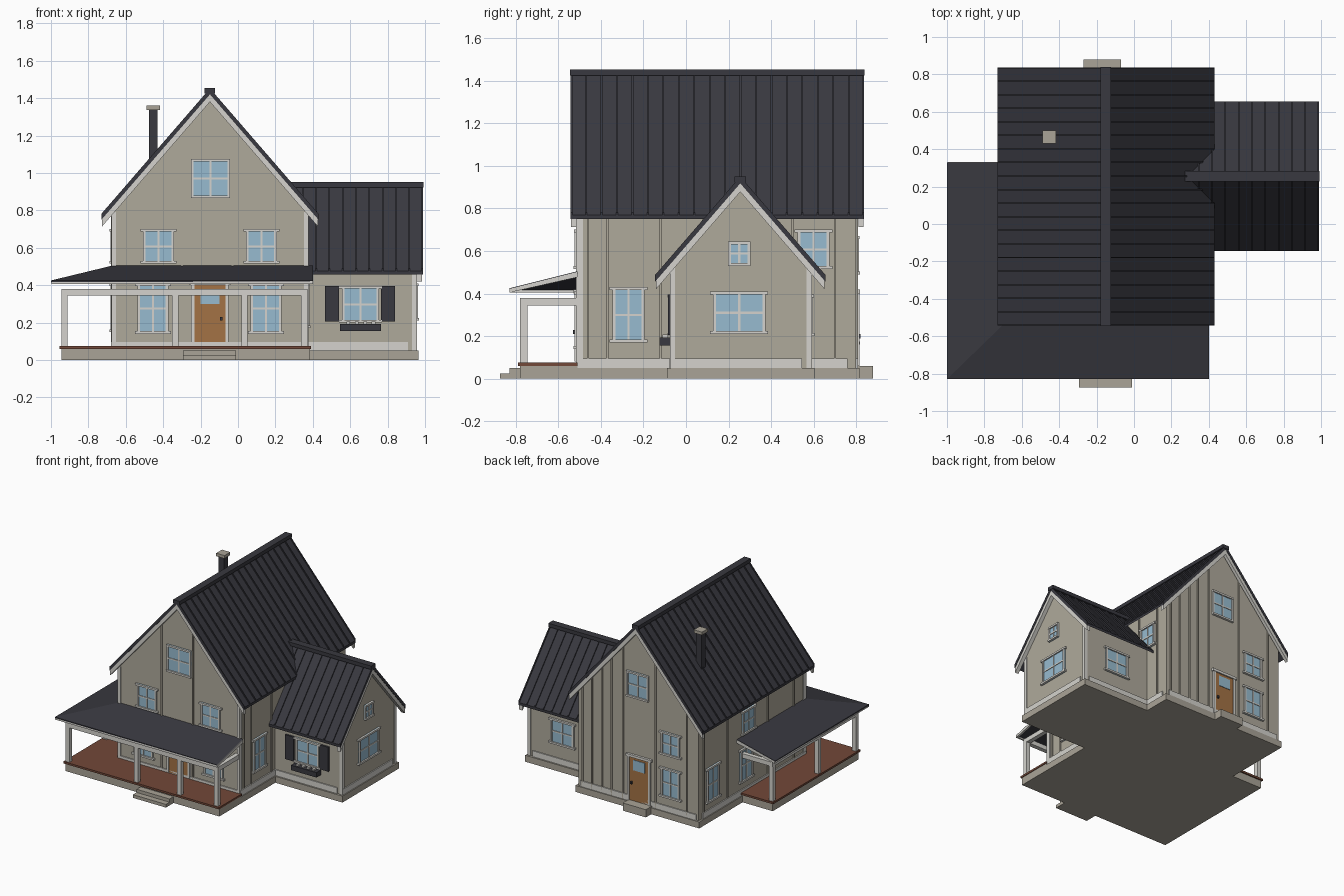
import bpy

cube = bpy.data.objects.get("Cube")
if cube:
    bpy.data.objects.remove(cube, do_unlink=True)


def material(name, r, g, b):
    m = bpy.data.materials.new(name)
    m.use_nodes = True
    m.diffuse_color = (r, g, b, 1)
    bsdf = next(n for n in m.node_tree.nodes if n.type == 'BSDF_PRINCIPLED')
    bsdf.inputs["Base Color"].default_value = (r, g, b, 1)
    bsdf.inputs["Roughness"].default_value = 0.8
    return m


WALL = material("warm grey siding", .43, .40, .33)
STONE = material("stone", .40, .37, .31)
TRIM = material("white trim", .66, .65, .61)
ROOF = material("charcoal metal", .04, .04, .05)
GLASS = material("blue glass", .31, .50, .63)
DOOR = material("door wood", .37, .17, .06)
DECK = material("deck wood", .17, .065, .04)


def prisms(name, items):
    """items: (profile, axis, start, end, material); profiles are (side, height)."""
    verts, faces, ids, mats = [], [], [], []
    for profile, axis, a, b, mat in items:
        if mat not in mats:
            mats.append(mat)
        area = sum(p[0] * q[1] - q[0] * p[1]
                   for p, q in zip(profile, profile[1:] + profile[:1]))
        # keep outward winding for either axis
        if (area > 0) != (axis == 'Y'):
            profile = profile[::-1]
        n, k = len(profile), len(verts)
        a, b = min(a, b), max(a, b)
        for t in (a, b):
            verts += [(p, t, z) if axis == 'Y' else (t, p, z) for p, z in profile]
        new = [list(range(k, k + n)), list(range(k + 2 * n - 1, k + n - 1, -1))]
        for i in range(n):
            j = (i + 1) % n
            new.append([k + j, k + i, k + n + i, k + n + j])
        faces += new
        ids += [mats.index(mat)] * len(new)
    me = bpy.data.meshes.new(name)
    me.from_pydata(verts, [], faces)
    for m in mats:
        me.materials.append(m)
    me.polygons.foreach_set("material_index", ids)
    ob = bpy.data.objects.new(name, me)
    bpy.context.collection.objects.link(ob)
    return ob


def block(x0, x1, y0, y1, z0, z1, mat):
    return ([(x0, z0), (x1, z0), (x1, z1), (x0, z1)], 'Y', y0, y1, mat)


def box(name, *args):
    return prisms(name, [block(*args)])


def on_wall(side, wall, u0, u1, d0, d1, z0, z1, mat):
    """Block on a wall: u runs along it, d is the distance outward."""
    s = 1 if side in ("back", "right") else -1
    e0, e1 = sorted((wall + s * d0, wall + s * d1))
    if side in ("front", "back"):
        return block(u0, u1, e0, e1, z0, z1, mat)
    return block(e0, e1, u0, u1, z0, z1, mat)


def window(name, side, wall, u, w, z0, z1, rows=2, ears=True):
    h, f = w / 2, .014
    def add(a, b, d, lo, hi, mat=TRIM):
        return on_wall(side, wall, u + a, u + b, -.005, d, lo, hi, mat)
    e = .014 if ears else 0
    parts = [add(-h, h, .006, z0, z1, GLASS),
             add(-h, -h + f, .013, z0, z1), add(h - f, h, .013, z0, z1),
             add(-h - e, h + e, .016, z1 - f, z1), add(-h - e, h + e, .018, z0, z0 + f),
             add(-.005, .005, .010, z0, z1)]
    for r in range(1, rows):
        z = z0 + (z1 - z0) * r / rows
        parts.append(add(-h, h, .0105, z - .005, z + .005))
    prisms(name, parts)


def door(name, side, wall, u, z0, z1):
    def add(a, b, d, lo, hi, mat):
        return on_wall(side, wall, u + a, u + b, -.005, d, lo, hi, mat)
    prisms(name, [add(-.085, .085, .008, z0, z1, DOOR),
                  add(-.05, .05, .012, z1 - .10, z1 - .02, GLASS),
                  add(-.10, -.082, .015, z0, z1, TRIM), add(.082, .10, .015, z0, z1, TRIM),
                  add(-.11, .11, .018, z1, z1 + .02, TRIM),
                  add(.055, .068, .02, z0 + .13, z0 + .15, ROOF)])


def chevron(c, half, apex, slope, thick):
    e = apex - half * slope
    return [(c - half, e), (c, apex), (c + half, e),
            (c + half, e - thick), (c, apex - thick), (c - half, e - thick)]


def gable_roof(name, axis, c, half, apex, slope, a, b, seams, rake_ends):
    prisms(name + "_roof", [(chevron(c, half, apex, slope, .02), axis, a, b, ROOF)])
    step = (b - a) / seams
    ribs = []
    for i in range(seams + 1):
        t = min(max(a + i * step, a + .004), b - .004)
        ribs.append((chevron(c, half, apex + .012, slope, .02), axis, t - .004, t + .004, ROOF))
    prisms(name + "_roof_seams", ribs)
    prisms(name + "_bargeboards", [(chevron(c, half - .003, apex - .018, slope, .042), axis, s, e, TRIM)
                                   for s, e in rake_ends])
    cap = [(c - .028, apex - .015), (c + .028, apex - .015), (c + .028, apex + .013), (c - .028, apex + .013)]
    prisms(name + "_ridge_cap", [(cap, axis, a - .003, b + .003, ROOF)])


def gable_walls(name, axis, c, half, base, apex, slope, a, b):
    e = apex - half * slope
    prisms(name, [([(c - half, base), (c + half, base), (c + half, e), (c, apex), (c - half, e)],
                   axis, a, b, WALL)])


# Foundations, walls and roofs
X0, X1, Y0, Y1, WX, WY0, WY1 = -.67, .37, -.51, .80, .95, -.07, .585
S = 1.155
box("main_foundation", X0 - .015, X1 + .015, Y0 - .015, Y1 + .015, 0, .05, STONE)
box("wing_foundation", .3, WX + .015, WY0 - .02, WY1 + .02, 0, .05, STONE)
gable_walls("main_walls", 'Y', -.15, .52, .05, 1.415, S, Y0, Y1)
gable_walls("wing_walls", 'X', .2575, .3275, .05, .91, S, .28, WX)
gable_roof("main", 'Y', -.15, .58, 1.44, S, -.542, .837, 19, [(-.54, -.515), (.81, .835)])
gable_roof("wing", 'X', .255, .4, .938, S, .275, .988, 10, [(.955, .985)])

# Base boards, corner boards and vertical battens
boards = [on_wall("front", Y0, X0, X1, 0, .008, .05, .095, TRIM),
          on_wall("back", Y1, X0 + .02, X1 - .02, 0, .008, .05, .095, TRIM),
          on_wall("right", X1, Y0, Y1 - .04, 0, .008, .05, .095, TRIM),
          on_wall("left", X0, Y0, Y1 - .04, 0, .008, .05, .095, TRIM),
          on_wall("front", WY0, X1, WX - .04, 0, .008, .05, .095, TRIM),
          on_wall("back", WY1, X1, WX - .04, 0, .008, .05, .095, TRIM),
          on_wall("right", WX, WY0, WY1 - .04, 0, .008, .05, .095, TRIM)]
prisms("base_boards", boards)
corners = [block(x - .012, x + .012, Y0 - .008, Y0 + .025, .05, .79, TRIM) for x in (X0 + .006, X1 - .006)]
corners += [block(WX - .02, WX + .006, y - .012, y + .012, .05, .52, TRIM) for y in (WY0 + .006, WY1 - .006)]
prisms("corner_boards", corners)
battens = []
for x in (-.30, -.03):
    battens.append(on_wall("front", Y0, x - .005, x + .005, 0, .008, .05, 1.21, WALL))
for x in (.33, .25, .16, .08, -.02, -.30, -.57):
    top = 1.40 - S * abs(x + .15)
    battens.append(on_wall("back", Y1, x - .005, x + .005, 0, .008, .05, top, WALL))
for y in (-.46, -.37, -.12, .08, .50, .70):
    battens.append(on_wall("right", X1, y - .005, y + .005, 0, .008, .05, .80, WALL))
for y in (-.37, -.05, .45, .74):
    battens.append(on_wall("left", X0, y - .005, y + .005, 0, .008, .05, .80, WALL))
prisms("wall_battens", battens)

# Windows and doors
for tag, low, up in (("left", .15, .125), ("right", -.455, -.425)):
    window("front_lower_window_" + tag, "front", Y0, low, .165, .14, .41)
    window("front_upper_window_" + tag, "front", Y0, up, .165, .515, .70)
window("front_attic_window", "front", Y0, -.147, .21, .865, 1.075, ears=False)
window("back_attic_window", "back", Y1, -.147, .19, .865, 1.065, ears=False)
window("back_lower_window", "back", Y1, -.43, .16, .16, .39)
window("back_upper_window", "back", Y1, -.43, .16, .49, .67)
window("right_lower_window", "right", X1, -.27, .15, .17, .43)
window("right_upper_window", "right", X1, .60, .15, .515, .70)
window("left_lower_window_back", "left", X0, .63, .15, .15, .42)
window("left_lower_window_front", "left", X0, .22, .15, .15, .41)
window("left_upper_window", "left", X0, .19, .15, .515, .70)
window("wing_front_window", "front", WY0, .655, .20, .20, .395)
window("wing_back_window", "back", WY1, .655, .20, .20, .395)
window("wing_side_window", "right", WX, .25, .245, .21, .41)
window("wing_gable_window", "right", WX, .25, .105, .53, .645, ears=False)
door("front_door", "front", Y0, -.15, .08, .40)
door("back_door", "back", Y1, -.16, .06, .40)

# Shutters and flower box on the wing
prisms("wing_shutters", [on_wall("front", WY0, u - .037, u + .037, 0, .015, .205, .395, ROOF)
                         for u in (.502, .802)])
prisms("flower_box", [on_wall("front", WY0, .545, .765, 0, .055, .155, .193, ROOF)]
       + [on_wall("front", WY0, .58 + i * .045, .60 + i * .045, .015, .04, .19, .207, TRIM)
          for i in range(4)])

# Porch wrapping the front and the model's right side
PX, PY, PB = -.945, -.78, .28
box("porch_base_front", PX, .385, PY, Y0, 0, .06, STONE)
box("porch_base_side", PX, X0, Y0, PB, 0, .06, STONE)
box("porch_deck_front", PX - .01, .39, PY - .01, Y0, .06, .075, DECK)
box("porch_deck_side", PX - .01, X0, Y0, PB + .01, .06, .075, DECK)
posts = [(-.928, -.763), (-.335, -.763), (.035, -.763), (.355, -.763), (-.928, -.30), (-.928, .262)]
prisms("porch_posts", [block(x - .017, x + .017, y - .017, y + .017, .075, .38, TRIM) for x, y in posts])
prisms("porch_beams", [block(PX, .372, PY, PY + .034, .345, .38, TRIM),
                       block(PX, PX + .034, PY, PB, .345, .38, TRIM),
                       block(.338, .372, PY, Y0, .345, .38, TRIM),
                       block(PX, X0, PB - .034, PB, .345, .38, TRIM)])

# Hipped porch roof: two sloping faces mitred at the corner, then thickened
OZ, IZ = .425, .505
rv = [(-1, .33, OZ), (-1, -.83, OZ), (.4, -.83, OZ), (X0, .33, IZ), (X0, Y0, IZ), (.4, Y0, IZ)]
me = bpy.data.meshes.new("porch_roof")
me.from_pydata(rv, [], [(0, 1, 4, 3), (1, 2, 5, 4)])
me.materials.append(ROOF)
porch_roof = bpy.data.objects.new("porch_roof", me)
bpy.context.collection.objects.link(porch_roof)
solid = porch_roof.modifiers.new("thickness", 'SOLIDIFY')
solid.thickness = .012
solid.offset = -1
prisms("porch_fascia", [block(-.998, .398, -.829, -.817, .405, .42, TRIM),
                        block(-.998, -.986, -.829, .33, .405, .42, TRIM),
                        ([(-.829, .422), (Y0, .502), (Y0, .477), (-.829, .405)], 'X', .385, .401, TRIM),
                        ([(-.998, .422), (X0, .502), (X0, .477), (-.998, .405)], 'Y', .315, .331, TRIM)])

# Steps and chimney pipe
prisms("front_steps", [block(-.295, -.01, -.875, -.78, 0, .025, STONE),
                       block(-.295, -.01, -.83, -.78, .025, .05, STONE)])
box("back_step", -.27, -.07, Y1, .88, 0, .06, STONE)
box("chimney_pipe", -.477, -.430, .442, .489, 1.0, 1.34, ROOF)
box("chimney_cap", -.489, -.418, .43, .501, 1.336, 1.36, STONE)
